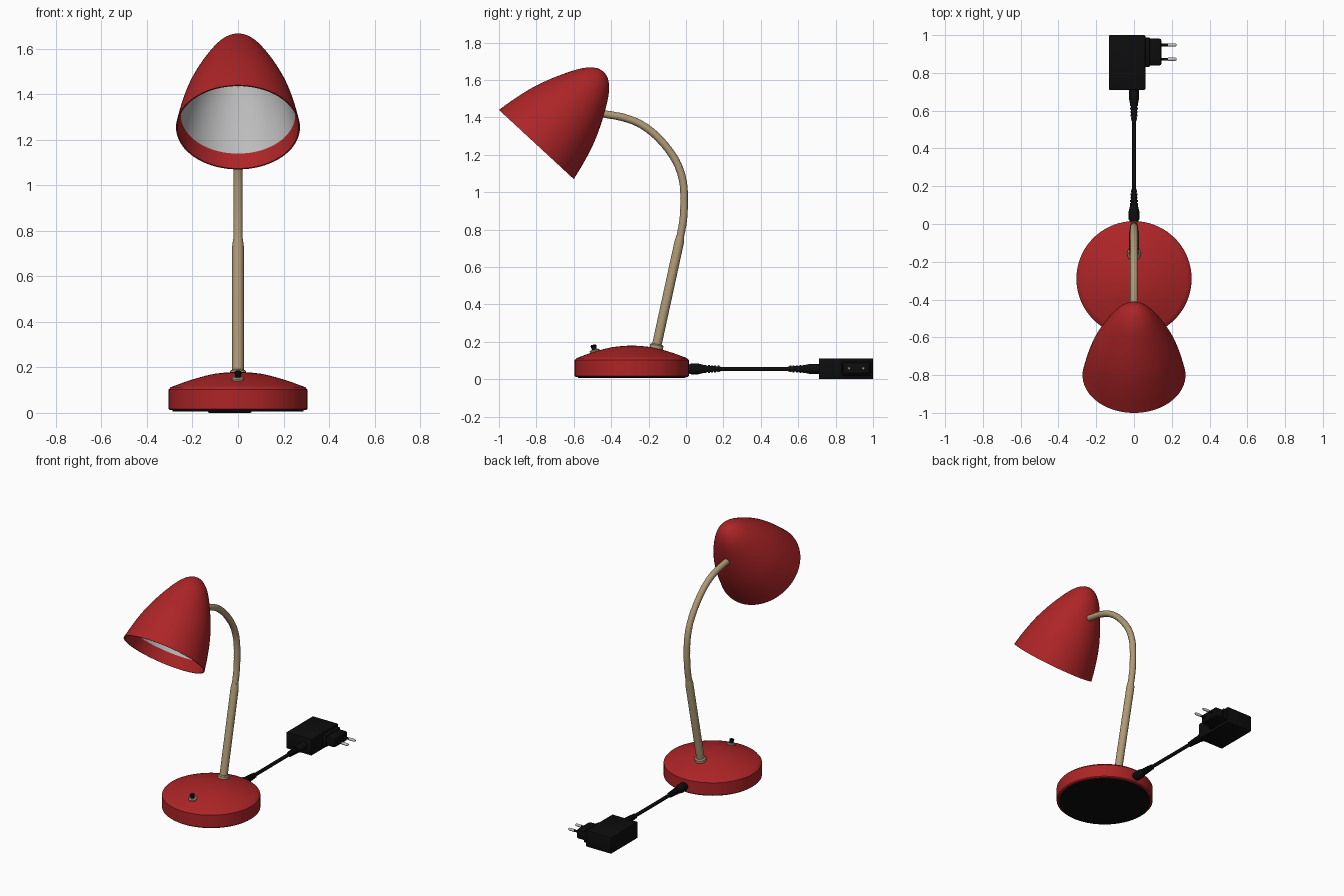
import bpy, bmesh, math
from mathutils import Matrix, Vector

if "Cube" in bpy.data.objects:
    bpy.data.objects.remove(bpy.data.objects["Cube"])


def material(name, color, rough=0.5):
    m = bpy.data.materials.new(name)
    m.use_nodes = True
    m.diffuse_color = (*color, 1)
    bsdf = m.node_tree.nodes["Principled BSDF"]
    bsdf.inputs["Base Color"].default_value = (*color, 1)
    bsdf.inputs["Roughness"].default_value = rough
    return m


RED = material("red enamel", (0.42, 0.018, 0.02))
TAN = material("tan metal", (0.43, 0.32, 0.18))
BLACK = material("black plastic", (0.004, 0.004, 0.004))
GREY = material("grey reflector", (0.5, 0.5, 0.5))
STEEL = material("steel pins", (0.55, 0.55, 0.55))


def finish(name, bm, mats, angle=35):
    bmesh.ops.remove_doubles(bm, verts=bm.verts, dist=0.0002)
    bmesh.ops.recalc_face_normals(bm, faces=bm.faces)
    mesh = bpy.data.meshes.new(name)
    bm.to_mesh(mesh)
    bm.free()
    obj = bpy.data.objects.new(name, mesh)
    bpy.context.collection.objects.link(obj)
    for m in mats:
        mesh.materials.append(m)
    bpy.ops.object.select_all(action="DESELECT")
    obj.select_set(True)
    bpy.context.view_layer.objects.active = obj
    bpy.ops.object.shade_smooth_by_angle(angle=math.radians(angle))
    return obj


def smooth_path(points, steps):
    """Catmull-Rom interpolation through the points."""
    pts = [Vector(p) for p in points]
    pts = [2 * pts[0] - pts[1]] + pts + [2 * pts[-1] - pts[-2]]
    out = []
    for a, b, c, d in zip(pts, pts[1:], pts[2:], pts[3:]):
        for i in range(steps):
            t = i / steps
            out.append(0.5 * (2 * b + (c - a) * t + (2 * a - 5 * b + 4 * c - d) * t ** 2
                              + (3 * b - a - 3 * c + d) * t ** 3))
    return out + [pts[-2]]


def skin(bm, rings, inner=lambda i: 0):
    for i, (a, b) in enumerate(zip(rings, rings[1:])):
        for j in range(len(a)):
            k = (j + 1) % len(a)
            bm.faces.new((a[j], a[k], b[k], b[j])).material_index = inner(i)


def revolve(name, profile, mats, place, sides=48, inner=lambda i: 0):
    """Spin (radius, height) points about the local z axis."""
    bm = bmesh.new()
    rings = [[bm.verts.new(place @ Vector((r * math.cos(a), r * math.sin(a), h)))
              for a in (math.tau * j / sides for j in range(sides))] for r, h in profile]
    skin(bm, rings, inner)
    return finish(name, bm, mats)


def tube(name, path, radius, mat, sides=20):
    """Sweep a circle along (y, z) points; radius is a function of the ring number."""
    bm = bmesh.new()
    rings = []
    for i, p in enumerate(path):
        d = (path[min(i + 1, len(path) - 1)] - path[max(i - 1, 0)]).normalized()
        r = radius(i)
        ring = []
        for j in range(sides):
            a = math.tau * j / sides
            q = p + Vector((-d.y, d.x)) * r * math.sin(a)
            ring.append(bm.verts.new((r * math.cos(a), q.x, q.y)))
        rings.append(ring)
    skin(bm, rings)
    for end in (rings[0], rings[-1]):
        bm.faces.new(end)
    return finish(name, bm, [mat], 60)


def block(name, low, high, mat, bevel):
    bm = bmesh.new()
    bmesh.ops.create_cube(bm, size=1)
    low, high = Vector(low), Vector(high)
    for v in bm.verts:
        v.co = (low + high) / 2 + v.co * (high - low)
    bmesh.ops.bevel(bm, geom=bm.edges[:], offset=bevel, segments=2, profile=0.5, affect="EDGES")
    return finish(name, bm, [mat])


def at(x, y, z, angle=0, axis="X"):
    return Matrix.Translation((x, y, z)) @ Matrix.Rotation(math.radians(angle), 4, axis)


# Base with a domed top and a dark underside
dome = smooth_path([(0.296, 0.113), (0.2, 0.147), (0.1, 0.172), (0, 0.181)], 5)
revolve("base", [(0, 0.012), (0.298, 0.012), (0.305, 0.018), (0.305, 0.102)] + dome,
        [RED], at(0, -0.29, 0), 72)
revolve("base_pad", [(0, 0.006), (0.288, 0.006), (0.288, 0.014), (0, 0.014)],
        [BLACK], at(0, -0.29, 0), 72)

# Rocker switch near the front of the base
revolve("switch_collar", [(0, -0.01), (0.027, -0.01), (0.027, 0.008), (0.021, 0.013), (0, 0.013)],
        [TAN], at(0, -0.487, 0.146, 14), 24)
revolve("switch_lever", [(0, 0), (0.013, 0), (0.013, 0.018), (0.016, 0.034), (0.01, 0.04), (0, 0.04)],
        [BLACK], at(0, -0.487, 0.146, 14), 16)

# Stem: collar, straight rod and ribbed flexible neck
revolve("stem_collar", [(0, -0.015), (0.036, -0.015), (0.036, 0.012), (0.029, 0.018), (0, 0.018)],
        [TAN], at(0, -0.158, 0.17, -10), 32)
rod = [Vector(p) for p in ((-0.16, 0.165), (-0.036, 0.735), (-0.031, 0.765))]
tube("stem_rod", rod, lambda i: 0.021 if i == 2 else 0.0255, TAN, 24)
neck = smooth_path([(-0.033, 0.75), (-0.015, 0.85), (-0.01, 0.95), (-0.015, 1.05), (-0.041, 1.14),
                    (-0.088, 1.22), (-0.16, 1.302), (-0.24, 1.362), (-0.33, 1.398),
                    (-0.445, 1.42)], 20)
tube("flexible_neck", neck, lambda i: 0.0208 if i % 2 else 0.0198, TAN)

# Bell-shaped shade: red shell and inner lip, grey reflector beyond the lip
shell = [(0, 0.53), (0.035, 0.522), (0.075, 0.492), (0.113, 0.442), (0.157, 0.362),
         (0.194, 0.282), (0.225, 0.2), (0.252, 0.1), (0.2725, 0)]
outer = smooth_path(shell, 4)
inside = smooth_path([(max(r - 0.006, 0), h - 0.006 * (h > 0.3)) for r, h in reversed(shell)], 4)
tilt = Vector((0, 0.679, 0.734)).to_track_quat("Z", "Y").to_matrix().to_4x4()
profile = outer + inside
revolve("shade", profile, [RED, GREY], Matrix.Translation((0, -0.8, 1.255)) @ tilt, 72,
        lambda i: int(i > len(outer) and profile[i].y > 0.07))

# Power cable with a ribbed strain relief at each end
CABLE_Z = 0.055


def relief(start, end, wide, narrow, ribs=5):
    pts = [(0, start)]
    step = (end - start) / ribs
    for i in range(ribs):
        r = wide + (narrow - wide) * i / ribs
        y = start + i * step
        pts += [(r, y), (r, y + step * 0.6), (r * 0.75, y + step * 0.6), (r * 0.75, y + step)]
    return pts + [(0, end)]


along_y = at(0, 0, CABLE_Z, -90)
revolve("socket", [(0, -0.01), (0.024, -0.01), (0.024, 0.025), (0, 0.025)], [BLACK], along_y, 24)
revolve("cable_plug", [(0, 0.02), (0.027, 0.02), (0.029, 0.03), (0.029, 0.065), (0.019, 0.105),
                       (0, 0.105)], [BLACK], along_y, 24)
revolve("plug_relief", relief(0.1, 0.185, 0.022, 0.016), [BLACK], along_y, 20)
revolve("cable", [(0, 0.1), (0.0115, 0.1), (0.0115, 0.7), (0, 0.7)], [BLACK], along_y, 16)
revolve("adapter_relief", relief(0.635, 0.545, 0.022, 0.016), [BLACK], along_y, 20)
revolve("adapter_inlet", [(0, 0.625), (0.019, 0.625), (0.027, 0.665), (0.027, 0.72), (0, 0.72)],
        [BLACK], along_y, 24)

# Wall adapter with its two-pin plug
block("adapter_body", (-0.133, 0.71, 0), (0.06, 1, 0.112), BLACK, 0.006)
block("plug_foot", (0.05, 0.832, 0.018), (0.085, 0.988, 0.098), BLACK, 0.006)
block("plug_body", (0.07, 0.838, 0.026), (0.145, 0.982, 0.09), BLACK, 0.012)
for side, y in (("front", 0.872), ("back", 0.948)):
    along_x = at(0, y, 0.058, 90, "Y")
    revolve(side + "_pin_sleeve", [(0, 0.14), (0.0075, 0.14), (0.0075, 0.185), (0, 0.185)],
            [BLACK], along_x, 14)
    revolve(side + "_pin", [(0, 0.18), (0.009, 0.18), (0.009, 0.218), (0.005, 0.226), (0, 0.226)],
            [STEEL], along_x, 14)
